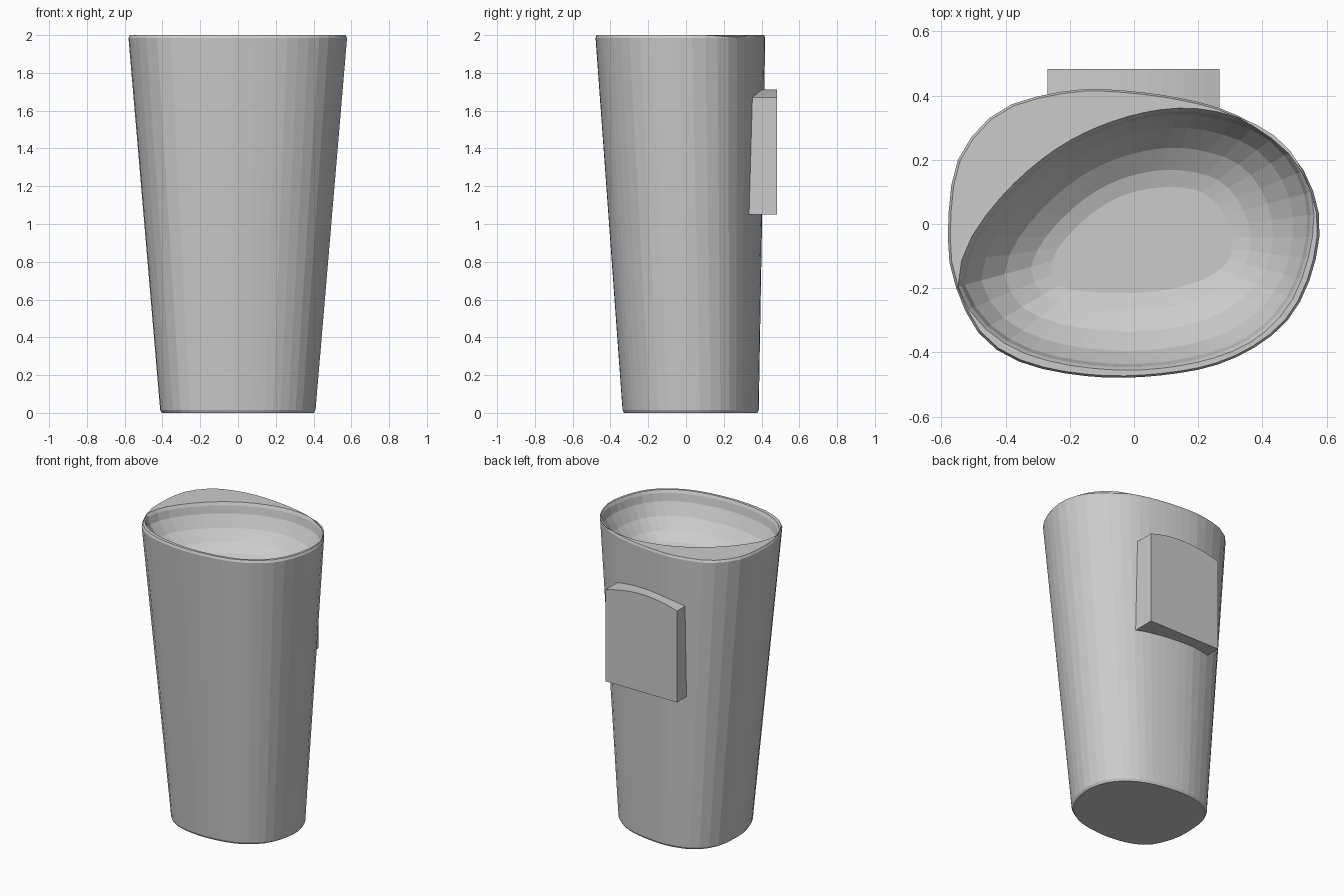
import bpy, bmesh, math
from mathutils import Vector

cube = bpy.data.objects.get("Cube")
if cube:
    bpy.data.objects.remove(cube, do_unlink=True)

SIDES = 48
CENTRE = Vector((0.03, -0.04))

mat = bpy.data.materials.new("grey ceramic")
mat.use_nodes = True
mat.diffuse_color = (0.6, 0.6, 0.6, 1)
mat.node_tree.nodes["Principled BSDF"].inputs["Base Color"].default_value = mat.diffuse_color


def make_object(name, bm):
    bmesh.ops.recalc_face_normals(bm, faces=bm.faces)
    mesh = bpy.data.meshes.new(name)
    bm.to_mesh(mesh)
    bm.free()
    mesh.materials.append(mat)
    obj = bpy.data.objects.new(name, mesh)
    bpy.context.collection.objects.link(obj)
    return obj


def outline(points):
    """Smooth closed curve through points, resampled at even angles."""
    pts = [Vector(p) - CENTRE for p in points]
    n, polar = len(pts), []
    for i in range(n):
        a, b, c, d = (pts[(i + k) % n] for k in (-1, 0, 1, 2))
        for s in range(8):
            t = s / 8
            p = (2 * b + (c - a) * t + (2 * a - 5 * b + 4 * c - d) * t**2
                 + (3 * b - a - 3 * c + d) * t**3) / 2
            polar.append((math.atan2(p.y, p.x) % math.tau, p.length))
    polar.sort()
    first, last = polar[0], polar[-1]
    polar = [(last[0] - math.tau, last[1])] + polar + [(first[0] + math.tau, first[1])]
    ring = []
    for i in range(SIDES):
        ang = math.tau * i / SIDES
        for (a0, r0), (a1, r1) in zip(polar, polar[1:]):
            if a0 <= ang <= a1:
                r = r0 + (r1 - r0) * (ang - a0) / max(a1 - a0, 1e-6)
                break
        ring.append(CENTRE + Vector((math.cos(ang), math.sin(ang))) * r)
    return ring


outer = outline([(.58, -.02), (.56, .1), (.5, .21), (.4, .295), (.27, .36), (.1, .4),
                 (-.1, .42), (-.24, .41), (-.4, .365), (-.5, .28), (-.56, .17), (-.58, 0),
                 (-.57, -.15), (-.5, -.32), (-.4, -.41), (-.25, -.46), (-.04, -.48),
                 (.2, -.455), (.36, -.395), (.48, -.3), (.55, -.17)])
mouth = outline([(.56, 0), (.545, .12), (.48, .235), (.37, .315), (.19, .36), (0, .34),
                 (-.2, .26), (-.37, .13), (-.5, -.03), (-.55, -.17), (-.53, -.24),
                 (-.47, -.32), (-.36, -.395), (-.2, -.44), (0, -.455), (.2, -.43),
                 (.36, -.37), (.47, -.27), (.53, -.15)])
floor = outline([(.31, -.05), (.28, .03), (.22, .095), (.12, .115), (0, .1), (-.1, .055),
                 (-.2, -.03), (-.25, -.1), (-.255, -.15), (-.22, -.2), (-.05, -.215),
                 (.1, -.205), (.22, -.17), (.29, -.12)])


def body_ring(z, inset=0):
    """Outer wall section, tapering toward the foot."""
    f = 1 - z / 2
    return [Vector((p.x * (1 - .293 * f) * (1 - inset),
                    (p.y * (1 - .2 * f) + .049 * f) * (1 - inset), z)) for p in outer]


def bowl_ring(t, z):
    return [a.lerp(b, t).to_3d() + Vector((0, 0, z)) for a, b in zip(mouth, floor)]


# Tapered pedestal with a rounded lip and a sunken bowl
rings = [body_ring(0, .02), body_ring(.015), body_ring(1.985), body_ring(2, .015)]
rings += [bowl_ring(t, z) for t, z in
          ((0, 2), (.04, 1.98), (.08, 1.93), (.25, 1.85), (.5, 1.78), (.78, 1.735), (1, 1.72))]
bm = bmesh.new()
loops = [[bm.verts.new(p) for p in ring] for ring in rings]
for low, high in zip(loops, loops[1:]):
    for i in range(SIDES):
        j = (i + 1) % SIDES
        bm.faces.new((low[i], low[j], high[j], high[i]))
bm.faces.new(loops[0])
bm.faces.new(loops[-1])
make_object("basin_pedestal", bm)

# Round drain plate on the bowl floor
bm = bmesh.new()
bmesh.ops.create_cone(bm, cap_ends=True, segments=32, radius1=.082, radius2=.082, depth=.006)
make_object("drain_plate", bm).location = (.035, -.03, 1.721)

# Wall mount on the back with a gently arched top
bm = bmesh.new()
profile = [(-.27, 1.05), (.267, 1.05)]
for i in range(13):
    u = 1 - i / 6
    profile.append((.267 * u - .0015 * (1 - u), 1.67 + .042 * (1 - u * u)))
face = bm.faces.new([bm.verts.new((x, .31, z)) for x, z in profile])
extruded = bmesh.ops.extrude_face_region(bm, geom=[face])["geom"]
bmesh.ops.translate(bm, vec=(0, .172, 0),
                    verts=[v for v in extruded if isinstance(v, bmesh.types.BMVert)])
bm.faces.ensure_lookup_table()
if not any(abs(f.calc_center_median().y - .31) < .001 for f in bm.faces):
    bm.faces.new([v for v in bm.verts if abs(v.co.y - .31) < .001])
make_object("wall_mount", bm)
